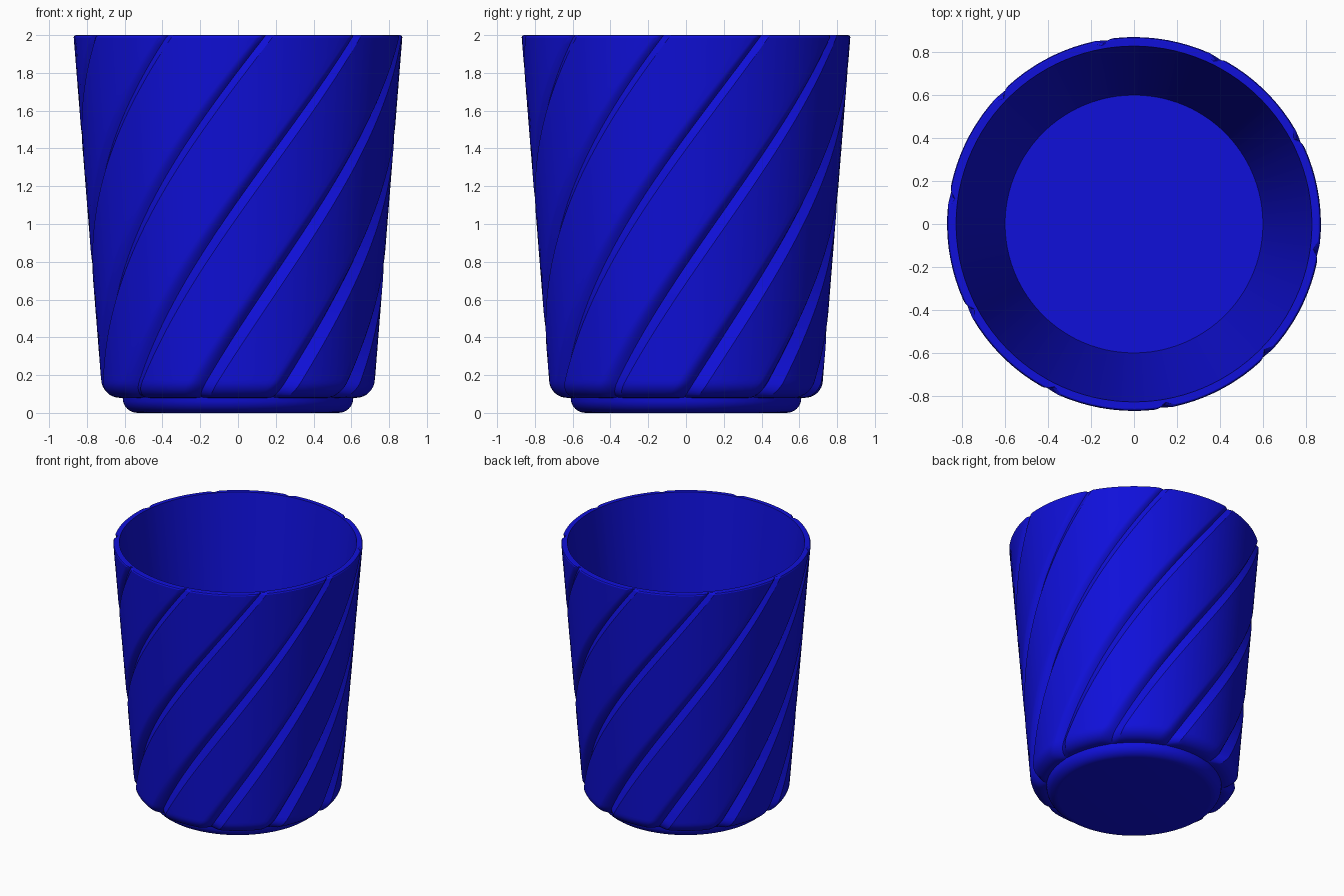
import bpy, bmesh, math

if "Cube" in bpy.data.objects:
    bpy.data.objects.remove(bpy.data.objects["Cube"], do_unlink=True)

# One glossy blue for everything
blue = bpy.data.materials.new("deep_blue")
blue.use_nodes = True
color = (0.005, 0.005, 0.7, 1)
blue.diffuse_color = color
blue.node_tree.nodes["Principled BSDF"].inputs["Base Color"].default_value = color

GROOVES = 10
PITCH = 360 / GROOVES
TWIST = 52.5          # degrees of turn per unit of height
BASE, TOP = 0.08, 2.0


def groove_columns(scale):
    """Angle and relative depth of each column across one groove and its land."""
    left, right, steps = 7 * scale, 6 * scale, 9
    cols = [(-left * (1 - i / 5), (i / 5) ** 2) for i in range(6)]
    land = PITCH - left - right
    cols += [(right + land * i / steps, 0) for i in range(steps)]
    return cols


def fluted_ring(bm, radius, z, depth, turn_z):
    """Ring of vertices with twisted grooves cut into it."""
    scale = 1 - 0.55 * (turn_z - BASE) / (TOP - BASE)
    ring = []
    for g in range(GROOVES):
        for offset, cut in groove_columns(scale):
            a = math.radians(-80 + TWIST * (turn_z - TOP) + g * PITCH + offset)
            r = radius - depth * scale * cut
            ring.append(bm.verts.new((r * math.cos(a), r * math.sin(a), z)))
    return ring


def round_ring(bm, radius, z, sides=96):
    return [bm.verts.new((radius * math.cos(i * math.tau / sides),
                          radius * math.sin(i * math.tau / sides), z))
            for i in range(sides)]


def skin(bm, rings, name):
    """Bridge successive rings, cap both ends and make the object."""
    for low, high in zip(rings, rings[1:]):
        n = len(low)
        for i in range(n):
            j = (i + 1) % n
            bm.faces.new((low[i], low[j], high[j], high[i]))
    bm.faces.new(rings[0][::-1])
    bm.faces.new(rings[-1])
    bmesh.ops.recalc_face_normals(bm, faces=bm.faces)
    mesh = bpy.data.meshes.new(name)
    bm.to_mesh(mesh)
    bm.free()
    mesh.materials.append(blue)
    obj = bpy.data.objects.new(name, mesh)
    bpy.context.collection.objects.link(obj)
    bpy.ops.object.select_all(action='DESELECT')
    obj.select_set(True)
    bpy.context.view_layer.objects.active = obj
    bpy.ops.object.shade_smooth_by_angle(angle=math.radians(20))
    return obj


# Cup: underside, rounded lower edge, tapering fluted wall
bm = bmesh.new()
FILLET = 0.095
rings = [fluted_ring(bm, 0.56, BASE, 0, BASE)]
for i in range(9):
    a = math.radians(90 * i / 8)
    z = BASE + FILLET * (1 - math.cos(a))
    rings.append(fluted_ring(bm, 0.63 + FILLET * math.sin(a), z, 0.045, z))
ROWS, start, end = 48, BASE + FILLET, TOP - 0.012
for i in range(1, ROWS + 1):
    z = start + (end - start) * i / ROWS
    rings.append(fluted_ring(bm, 0.725 + 0.145 * i / ROWS, z, 0.045, z))

# Softened rim, then the conical inside down to the flat floor
rings.append(fluted_ring(bm, 0.866, TOP - 0.003, 0.045, TOP))
rings.append(fluted_ring(bm, 0.86, TOP, 0.04, TOP))
rings.append(fluted_ring(bm, 0.828, TOP, 0, TOP))
rings.append(fluted_ring(bm, 0.6, 0.15, 0, TOP))
skin(bm, rings, "cup_body")

# Foot: short disc with a rounded lower edge
bm = bmesh.new()
rings = []
for i in range(9):
    a = math.radians(90 * i / 8)
    rings.append(round_ring(bm, 0.53 + 0.08 * math.sin(a), 0.075 * (1 - math.cos(a))))
rings.append(round_ring(bm, 0.612, BASE + 0.005))
skin(bm, rings, "foot")
